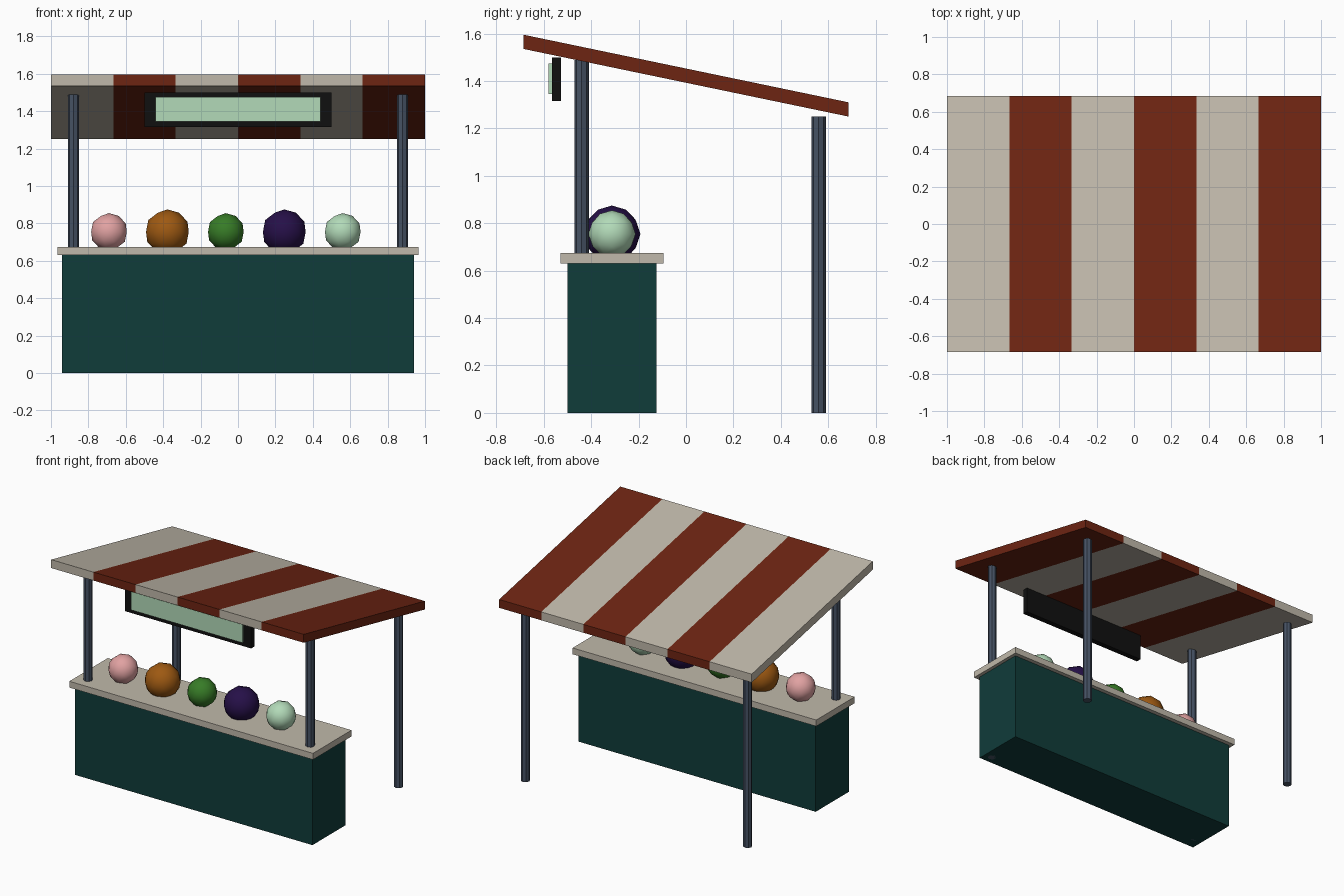
import bpy
import bmesh
from mathutils import Matrix, Vector

default = bpy.data.objects.get("Cube")
if default:
    bpy.data.objects.remove(default, do_unlink=True)


def material(name, *rgb):
    mat = bpy.data.materials.new(name)
    mat.use_nodes = True
    mat.diffuse_color = (*rgb, 1)
    mat.node_tree.nodes["Principled BSDF"].inputs["Base Color"].default_value = (*rgb, 1)
    return mat


cream = material("cream", 0.53, 0.485, 0.405)
rust = material("rust red", 0.155, 0.018, 0.006)
teal = material("dark teal", 0.005, 0.045, 0.042)
steel = material("slate steel", 0.061, 0.084, 0.127)
black = material("black", 0.005, 0.005, 0.005)
mint = material("mint", 0.445, 0.70, 0.48)
pink = material("pink", 0.75, 0.36, 0.36)
orange = material("orange", 0.34, 0.1, 0.006)
green = material("green", 0.038, 0.2, 0.02)
purple = material("purple", 0.019, 0.005, 0.065)


def add_object(name, bm, *mats):
    mesh = bpy.data.meshes.new(name)
    bm.to_mesh(mesh)
    bm.free()
    for mat in mats:
        mesh.materials.append(mat)
    obj = bpy.data.objects.new(name, mesh)
    bpy.context.collection.objects.link(obj)
    return obj


def box_mesh(half_x, y0, y1, z0, z1):
    bm = bmesh.new()
    place = Matrix.Translation((0, (y0 + y1) / 2, (z0 + z1) / 2))
    size = Matrix.Diagonal((2 * half_x, y1 - y0, z1 - z0, 1))
    bmesh.ops.create_cube(bm, size=1, matrix=place @ size)
    return bm


# Counter and its overhanging top
add_object("counter", box_mesh(0.94, -0.5, -0.125, 0, 0.63), teal)
add_object("counter_top", box_mesh(0.965, -0.53, -0.095, 0.63, 0.675), cream)

# Hanging sign with a raised panel
add_object("sign_frame", box_mesh(0.5, -0.565, -0.527, 1.315, 1.5), black)
add_object("sign_panel", box_mesh(0.44, -0.58, -0.55, 1.345, 1.475), mint)

# Four posts, taller at the front
for row, y, height in (("front", -0.44, 1.49), ("back", 0.56, 1.25)):
    for side, x in (("right", -0.88), ("left", 0.88)):
        bm = bmesh.new()
        bmesh.ops.create_cone(bm, cap_ends=True, segments=8, radius1=0.03, radius2=0.03,
                              depth=height, matrix=Matrix.Translation((x, y, height / 2)))
        add_object(f"{row}_{side}_post", bm, steel)

# Sloping canopy, cut into six alternating stripes
bm = box_mesh(1, -0.685, 0.685, -0.03, 0.03)
for i in range(1, 6):
    bmesh.ops.bisect_plane(bm, geom=bm.verts[:] + bm.edges[:] + bm.faces[:],
                           plane_co=(-1 + i / 3, 0, 0), plane_no=(1, 0, 0))
for face in bm.faces:
    stripe = min(5, int((face.calc_center_median().x + 1) * 3))
    face.material_index = stripe % 2
for vert in bm.verts:
    vert.co.z += 1.423 - 0.208 * vert.co.y
add_object("canopy", bm, cream, rust)

# Row of round goods on the counter
goods = (("pink", pink, 0.1), ("orange", orange, 0.12), ("green", green, 0.1),
         ("purple", purple, 0.12), ("mint", mint, 0.1))
for i, (name, mat, radius) in enumerate(goods):
    bm = bmesh.new()
    centre = Vector((-0.69 + 0.3125 * i, -0.3125, 0.755))
    bmesh.ops.create_icosphere(bm, subdivisions=2, radius=radius,
                               matrix=Matrix.Translation(centre))
    for face in bm.faces:
        face.smooth = True
    add_object(f"{name}_ball", bm, mat)
